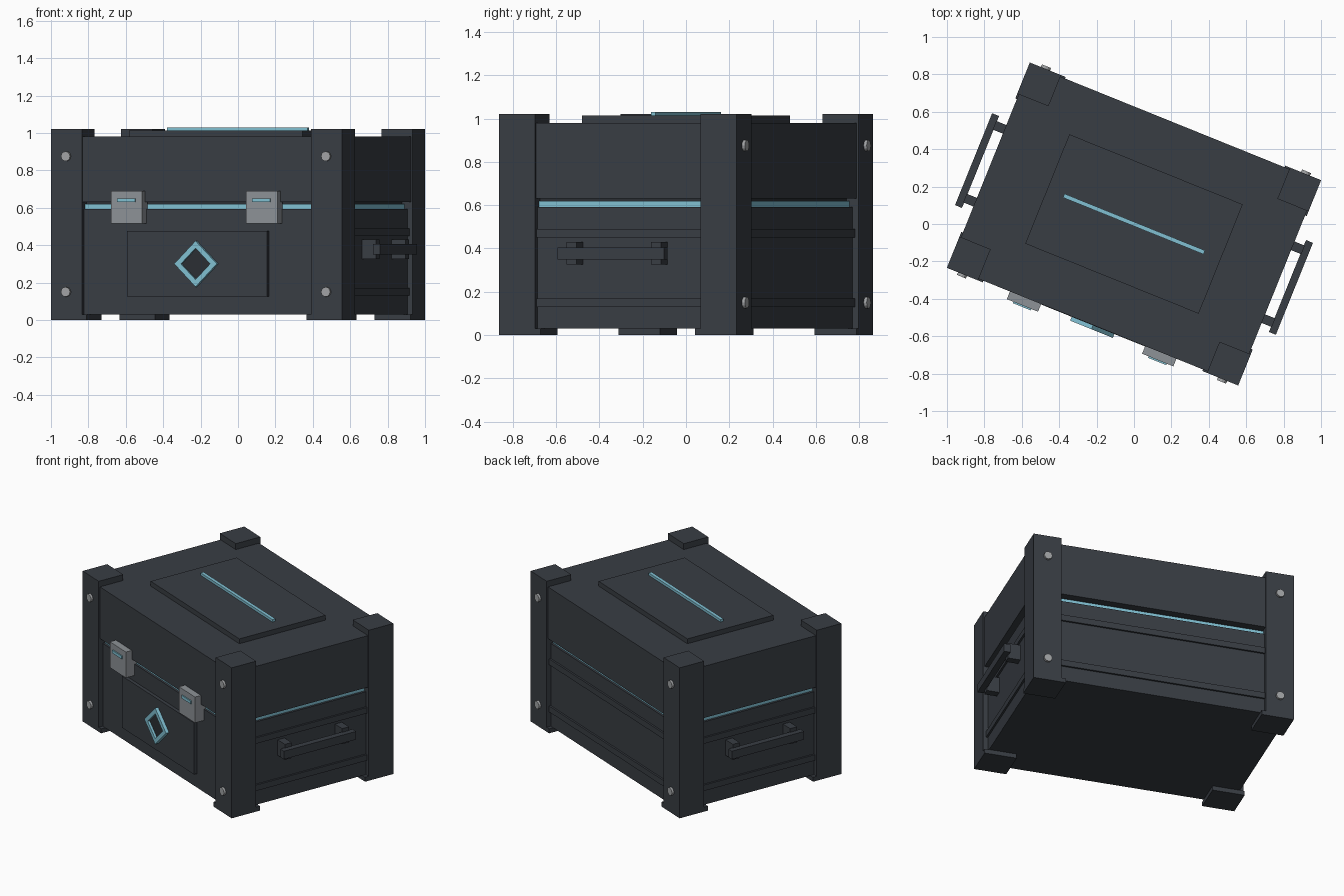
import bpy, math
from mathutils import Matrix

if "Cube" in bpy.data.objects:
    bpy.data.objects.remove(bpy.data.objects["Cube"])

TURN = Matrix.Rotation(math.radians(-22), 4, 'Z')   # whole crate is turned
HX, HY = 0.84, 0.592                                # half length, half depth


def material(name, rgb):
    m = bpy.data.materials.new(name)
    m.diffuse_color = (*rgb, 1)
    m.use_nodes = True
    m.node_tree.nodes["Principled BSDF"].inputs["Base Color"].default_value = m.diffuse_color
    return m


DARK = material("charcoal", (0.040, 0.047, 0.057))
BLACK = material("dark_charcoal", (0.024, 0.028, 0.034))
GLOW = material("pale_blue", (0.22, 0.53, 0.65))
STEEL = material("steel", (0.27, 0.29, 0.31))
BOLT = material("bolt_grey", (0.36, 0.37, 0.38))


def make(name, verts, faces, mat):
    me = bpy.data.meshes.new(name)
    me.from_pydata(verts, [], faces)
    me.transform(TURN)
    me.materials.append(mat)
    ob = bpy.data.objects.new(name, me)
    bpy.context.collection.objects.link(ob)
    return ob


def box(name, x, y, z, mat):
    """Box from (min, max) pairs on each axis."""
    x, y, z = sorted(x), sorted(y), sorted(z)
    v = [(a, b, c) for a in x for b in y for c in z]
    f = [(0, 1, 3, 2), (4, 6, 7, 5), (0, 4, 5, 1),
         (2, 3, 7, 6), (0, 2, 6, 4), (1, 5, 7, 3)]
    return make(name, v, f, mat)


def slab(name, inset, z, mat):
    """Full-footprint block set in from the post faces."""
    return box(name, (-HX + inset, HX - inset), (-HY + inset, HY - inset), z, mat)


def prism(name, cx, cz, r, n, y0, y1, mat, inner=0):
    """Prism along y with n sides, optionally hollow."""
    ring = lambda rad, y: [(cx + rad * math.cos(2 * math.pi * i / n), y,
                            cz + rad * math.sin(2 * math.pi * i / n)) for i in range(n)]
    y0, y1 = min(y0, y1), max(y0, y1)
    v = ring(r, y0) + ring(r, y1)
    f = [(i, i + n, (i + 1) % n + n, (i + 1) % n) for i in range(n)]
    if inner:
        v += ring(inner, y0) + ring(inner, y1)
        for i in range(n):
            j = (i + 1) % n
            f += [(i, j, j + 2 * n, i + 2 * n), (j + n, i + n, i + 3 * n, j + 3 * n),
                  (i + 2 * n, j + 2 * n, j + 3 * n, i + 3 * n)]
    else:
        f += [tuple(range(n)), tuple(range(2 * n - 1, n - 1, -1))]
    return make(name, v, f, mat)


# Body, glowing seam and lid
slab("base", 0.03, (0.03, 0.592), DARK)
slab("seam_core", 0.06, (0.58, 0.64), BLACK)
slab("glow_seam", 0.045, (0.59, 0.62), GLOW)
slab("lid", 0.009, (0.63, 0.98), DARK)

# Raised lid panel with light strip
box("lid_panel", (-0.5, 0.5), (-0.315, 0.315), (0.97, 1.013), DARK)
box("lid_light", (-0.405, 0.405), (-0.011, 0.011), (1.01, 1.03), GLOW)

# Corner posts with feet and bolts
for sx in (-1, 1):
    for sy in (-1, 1):
        box("corner_post", (sx * HX, sx * (HX - 0.18)), (sy * HY, sy * (HY - 0.18)),
            (0, 1.02), DARK)
        box("foot", (sx * HX, sx * (HX - 0.207)), (sy * HY, sy * (HY - 0.207)),
            (0, 0.03), DARK)
        for z in (0.15, 0.875):
            prism("bolt", sx * (HX - 0.09), z, 0.026, 12,
                  sy * (HY - 0.01), sy * (HY + 0.015), BOLT)

# Ribs on the sides and back
for z in ((0.13, 0.17), (0.45, 0.49)):
    for s in (-1, 1):
        box("side_rib", (s * (HX - 0.04), s * (HX - 0.018)),
            (-HY + 0.1, HY - 0.1), z, DARK)
    box("back_rib", (-HX + 0.1, HX - 0.1), (HY - 0.04, HY - 0.018), z, DARK)

# Front plate with diamond emblem
box("front_plate", (-0.405, 0.405), (-0.585, -0.55), (0.125, 0.475), DARK)
prism("diamond_frame", 0, 0.30, 0.123, 4, -0.607, -0.58, GLOW, inner=0.084)
prism("diamond_center", 0, 0.30, 0.086, 4, -0.592, -0.58, BLACK)

# Latches
for s in (-1, 1):
    c = s * 0.39
    box("latch", (c - 0.09, c + 0.09), (-0.627, -0.55), (0.515, 0.69), STEEL)
    box("latch_light", (c - 0.052, c + 0.052), (-0.635, -0.62), (0.63, 0.65), GLOW)

# Side handles
for s in (-1, 1):
    box("handle_bar", (s * 0.885, s * 0.925), (-0.265, 0.265), (0.35, 0.405), DARK)
    for t in (-1, 1):
        box("handle_mount", (s * 0.80, s * 0.89), (t * 0.185, t * 0.235),
            (0.325, 0.43), DARK)
